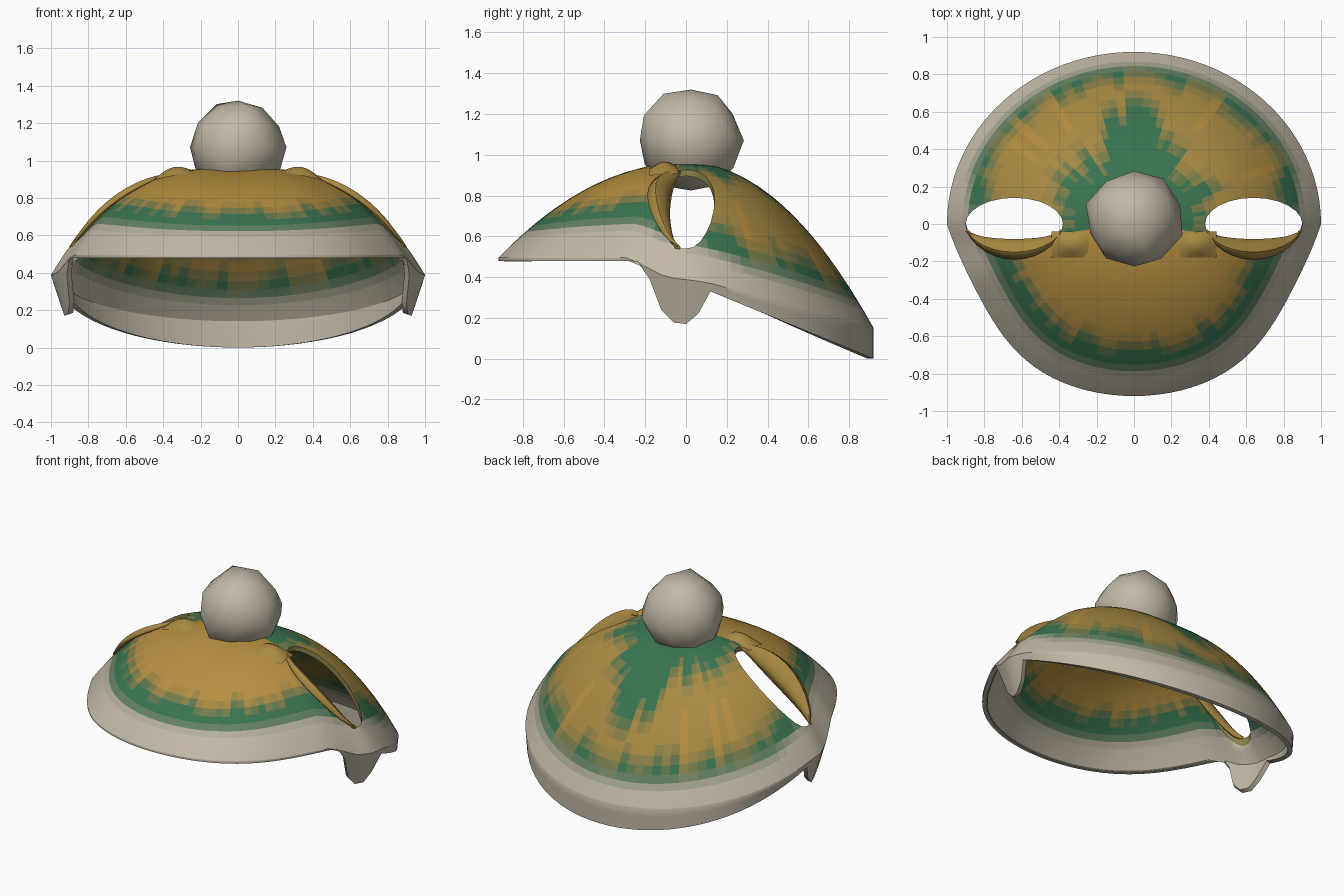
import bpy, bmesh, math, random
from mathutils import Vector

if "Cube" in bpy.data.objects:
    bpy.data.objects.remove(bpy.data.objects["Cube"])

random.seed(4)
GREEN, GOLD, CREAM = (Vector(c) for c in ((.04, .17, .08), (.47, .27, .05), (.54, .48, .38)))
SEG, RINGS, SKIRT, STEPS = 96, 22, 3, 6
DEPTH, TOP = .92, .96
palette = {}


def blended(gold, cream):
    """Material blending green to gold and then to cream, in a few steps."""
    key = (round(gold * STEPS), round(cream * STEPS))
    if key[1] == STEPS:
        key = (0, STEPS)
    if key not in palette:
        m = bpy.data.materials.new("wool_%d_%d" % key)
        c = GREEN.lerp(GOLD, key[0] / STEPS).lerp(CREAM, key[1] / STEPS)
        m.diffuse_color = (*c, 1)
        m.use_nodes = True
        m.node_tree.nodes["Principled BSDF"].inputs["Base Color"].default_value = m.diffuse_color
        palette[key] = m
    return palette[key]


def step(a, b, x):
    t = max(0, min(1, (x - a) / (b - a)))
    return t * t * (3 - 2 * t)


def interp(pts, x):
    for (a, u), (b, v) in zip(pts, pts[1:]):
        if x <= b:
            return u + (v - u) * max(0, x - a) / (b - a)
    return pts[-1][1]


# height of the widest line and of the bottom hem, from front to back
WIDE = [(-.92, .495), (-.28, .495), (-.1, .40), (.1, .375), (.92, .15)]
HEM = [(-.92, .48), (-.24, .48), (-.19, .42), (-.11, .21), (-.05, .17),
       (.02, .17), (.06, .22), (.12, .33), (.92, 0)]


def dome(th, r):
    """Point on the cap for an angle and a radius fraction."""
    s, c = math.sin(th), math.cos(th)
    f = 1 - .09 * math.sin(math.pi * max(0, -s))
    p = 2.05 + .9 * c * c
    z = TOP - (TOP - interp(WIDE, DEPTH * s)) * r ** p
    return Vector((f * c * r, DEPTH * s * r, z))


def dome_at(x, y):
    return dome(math.atan2(y / DEPTH, x), math.hypot(x, y / DEPTH))


def make_object(name, bm, smooth=40):
    me = bpy.data.meshes.new(name)
    bm.to_mesh(me)
    bm.free()
    ob = bpy.data.objects.new(name, me)
    bpy.context.collection.objects.link(ob)
    select(ob)
    if smooth:
        bpy.ops.object.shade_smooth_by_angle(angle=math.radians(smooth))
    return ob


def select(ob):
    bpy.ops.object.select_all(action='DESELECT')
    ob.select_set(True)
    bpy.context.view_layer.objects.active = ob


def apply(ob, kind, **props):
    select(ob)
    mod = ob.modifiers.new(kind.lower(), kind)
    for k, v in props.items():
        setattr(mod, k, v)
    bpy.ops.object.modifier_apply(modifier=mod.name)


# Cap shell: dome rings, then a skirt that forms the back hem and ear lobes
bm = bmesh.new()
radii = [math.sin(math.pi / 2 * i / RINGS) ** .9 for i in range(1, RINGS + 1)]
angles = [2 * math.pi * j / SEG for j in range(SEG)]
apex = bm.verts.new((0, 0, TOP))
rows = [[bm.verts.new(dome(a, r)) for a in angles] for r in radii]
for k in range(1, SKIRT + 1):
    row = []
    for a in angles:
        p = dome(a, 1)
        drop = (p.z - interp(HEM, p.y)) * k / SKIRT
        tuck = drop * .33 * abs(math.cos(a)) ** 6
        row.append(bm.verts.new((p.x - math.copysign(tuck, p.x), p.y, p.z - drop)))
    rows.append(row)

# Knitted colour zones: cream band, green edge, gold panels with ragged ends
jag = [random.uniform(-.09, .09) for _ in angles]
mats = [blended(.5, 0)]


def paint(face, j, r):
    a = angles[j] + math.pi / SEG
    s, c = math.sin(a), math.cos(a)
    back = step(-.3, .5, s)
    band = .87 + .07 * back
    cream = step(band - .05, band + .02, r)
    edge = .70 + .13 * back + jag[j] * .4
    gold = 1 - step(edge - .06, edge + .08, r)
    if s > -.12:
        inner = .42 + .24 * (1 - step(.15, .45, abs(c))) + jag[j]
        gold *= step(inner - .08, inner + .12, r)
        gold *= .85 + jag[j]
    m = blended(gold, cream)
    if m not in mats:
        mats.append(m)
    face.material_index = mats.index(m)


for j in range(SEG):
    n = (j + 1) % SEG
    paint(bm.faces.new((apex, rows[0][j], rows[0][n])), j, 0)
    for i in range(len(rows) - 1):
        f = bm.faces.new((rows[i][j], rows[i + 1][j], rows[i + 1][n], rows[i][n]))
        paint(f, j, (radii[i] + radii[i + 1]) / 2 if i + 1 < RINGS else 1.1)
cap = make_object("knitted_cap", bm, 0)
for m in mats:
    cap.data.materials.append(m)
apply(cap, 'SOLIDIFY', thickness=.03, offset=-1)

# Ear holes: an oval cut on each side, with a folded lip on the front edge
HX, HRX, HRY = .64, .26, .14
for side, label in ((1, "right"), (-1, "left")):
    bm = bmesh.new()
    bmesh.ops.create_cone(bm, cap_ends=True, segments=24, radius1=1, radius2=1, depth=1)
    for v in bm.verts:
        v.co = (side * HX + v.co.x * HRX, v.co.y * HRY, .8 + v.co.z)
    cutter = make_object("ear_cutter", bm, 0)
    cutter.hide_render = True
    apply(cap, 'BOOLEAN', object=cutter, operation='DIFFERENCE', solver='EXACT')
    bpy.data.objects.remove(cutter)

    bm = bmesh.new()
    lip = []
    for i in range(13):
        t = math.pi * (1.08 + .84 * i / 12)
        x, y = side * (HX + HRX * math.cos(t)), HRY * math.sin(t)
        w = abs(math.sin(t)) ** 1.5
        p = dome_at(x, y)
        lip.append([bm.verts.new((x, y + dy * w, p.z + dz * w))
                    for dy, dz in ((-.05, -.01), (-.01, .015), (.03, -.01), (.06, -.07), (.06, -.13))])
    for a, b in zip(lip, lip[1:]):
        for k in range(4):
            bm.faces.new((a[k], b[k], b[k + 1], a[k + 1])[::side])
    fold = make_object(label + "_ear_lip", bm)
    fold.data.materials.append(blended(.85, 0))
    apply(fold, 'SOLIDIFY', thickness=.015, offset=-1)

    # Small raised ridge beside the inner end of each ear hole
    bm = bmesh.new()
    grid = []
    for i in range(7):
        u = i / 6
        x = side * (.24 + .2 * u)
        row = []
        for k in range(7):
            y = -.18 + .14 * k / 6
            h = math.sin(math.pi * k / 6) * math.sin(math.pi * u) * .035 - .004
            row.append(bm.verts.new((x, y, dome_at(x, y).z + h)))
        grid.append(row)
    for a, b in zip(grid, grid[1:]):
        for k in range(6):
            bm.faces.new((a[k], b[k], b[k + 1], a[k + 1])[::side])
    ridge = make_object(label + "_ridge", bm)
    ridge.data.materials.append(blended(.85, 0))

select(cap)
bpy.ops.object.shade_smooth_by_angle(angle=math.radians(45))

# Pom-pom: a lumpy low-poly ball
bm = bmesh.new()
bmesh.ops.create_icosphere(bm, subdivisions=2, radius=.26)
for v in bm.verts:
    v.co = v.co * random.uniform(.94, 1.05) + Vector((0, .025, 1.065))
top = max(v.co.z for v in bm.verts)
for v in bm.verts:
    v.co.z += 1.32 - top
pom = make_object("pompom", bm, 60)
pom.data.materials.append(blended(0, 1))
